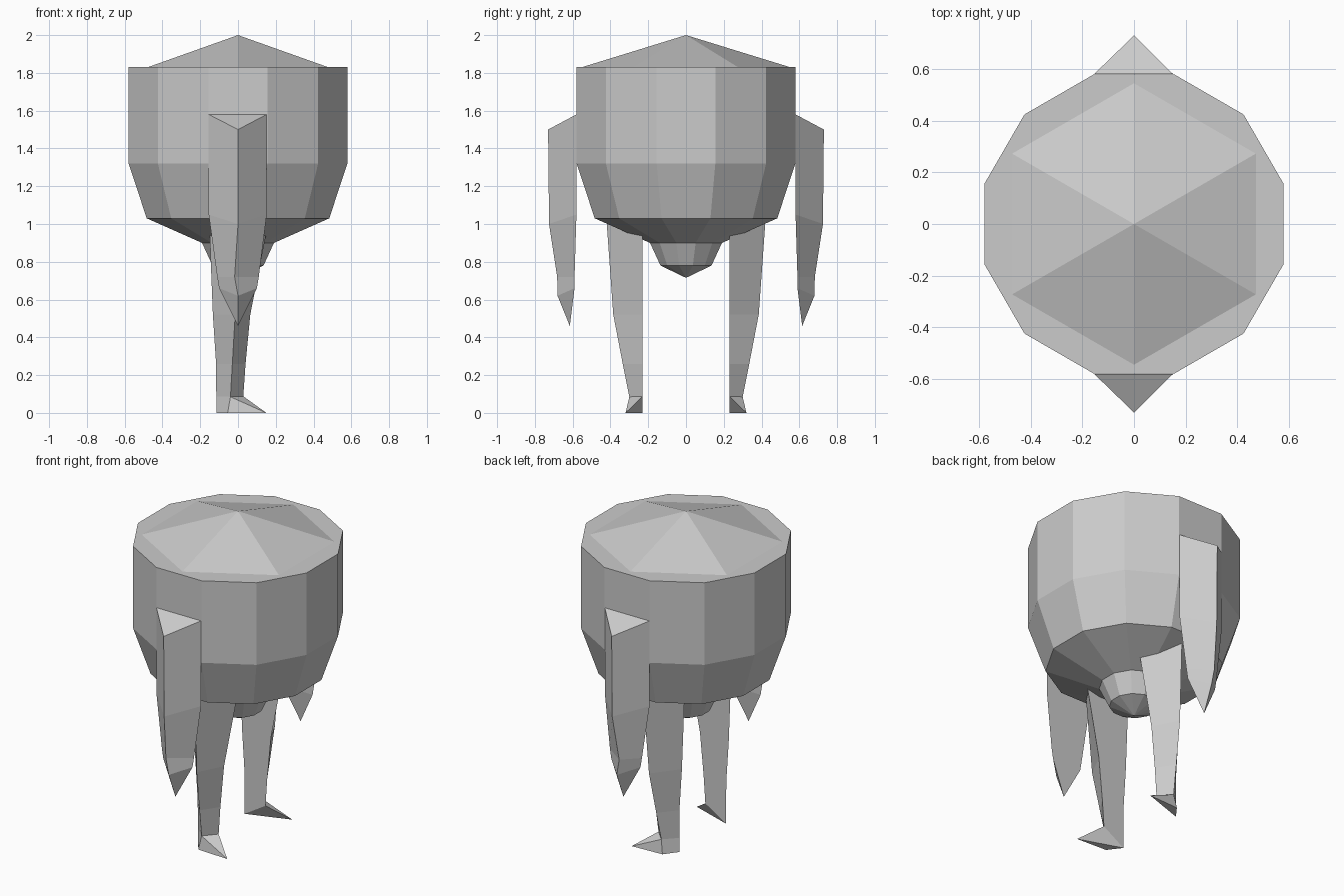
import bpy, math

if "Cube" in bpy.data.objects:
    bpy.data.objects.remove(bpy.data.objects["Cube"])

grey = bpy.data.materials.new("plain_grey")
grey.diffuse_color = (0.6, 0.6, 0.6, 1)
grey.use_nodes = True
grey.node_tree.nodes["Principled BSDF"].inputs["Base Color"].default_value = grey.diffuse_color


def make(name, verts, faces):
    mesh = bpy.data.meshes.new(name)
    mesh.from_pydata(verts, [], faces)
    mesh.materials.append(grey)
    obj = bpy.data.objects.new(name, mesh)
    bpy.context.collection.objects.link(obj)
    return obj


def loft(name, rings, start_tip=None, end_tip=None):
    """Join equal-sized rings (top to bottom, counter-clockwise from above)."""
    n = len(rings[0])
    verts = [v for ring in rings for v in ring]
    faces = []
    for r in range(len(rings) - 1):
        for i in range(n):
            j = (i + 1) % n
            faces.append((r * n + i, (r + 1) * n + i, (r + 1) * n + j, r * n + j))
    last = (len(rings) - 1) * n
    if start_tip:
        verts.append(start_tip)
        faces += [(i, (i + 1) % n, len(verts) - 1) for i in range(n)]
    else:
        faces.append(tuple(range(n)))
    if end_tip:
        verts.append(end_tip)
        faces += [(last + (i + 1) % n, last + i, len(verts) - 1) for i in range(n)]
    else:
        faces.append(tuple(last + i for i in reversed(range(n))))
    return make(name, verts, faces)


def circle(sides, radius, z, phase):
    angles = [math.radians(phase) + math.tau * i / sides for i in range(sides)]
    return [(radius * math.cos(a), radius * math.sin(a), z) for a in angles]


def mirror_y(obj):
    m = obj.modifiers.new("front_back", "MIRROR")
    m.use_axis = (False, True, False)
    m.use_mirror_merge = False


# Twelve-sided barrel body with a stepped nub underneath
profile = [(0.6, 1.83), (0.6, 1.32), (0.5, 1.03), (0.197, 0.9), (0.14, 0.78)]
loft("body", [circle(12, r, z, 15) for r, z in profile], end_tip=(0, 0, 0.715))

# Shallow six-sided lid
loft("lid", [circle(6, 0.545, 1.832, 30)], start_tip=(0, 0, 2.0))


def three_sided(rows, inner_y):
    """Rows: left x, right x, inner z, ridge x, ridge y, ridge z."""
    return [[(xr, -inner_y, z), (xl, -inner_y, z), (rx, -ry, rz)]
            for xl, xr, z, rx, ry, rz in rows]


# Hanging pointed arms, front and back
arm_rows = [
    (-0.155, 0.152, 1.58, 0.0, 0.73, 1.50),
    (-0.155, 0.152, 1.05, 0.0, 0.725, 1.0),
    (-0.11, 0.11, 0.72, -0.018, 0.682, 0.72),
    (-0.10, 0.10, 0.66, 0.0, 0.68, 0.62),
]
arm_rings = three_sided(arm_rows, 0.58)
arm_rings[2:] = [[(x, y - 0.01 if y > -0.6 else y, z) for x, y, z in ring]
                 for ring in arm_rings[2:]]
mirror_y(loft("arms", arm_rings, end_tip=(0, -0.615, 0.46)))

# Tapering three-sided legs
leg_rows = [
    (-0.15, 0.15, 0.95, 0.0, 0.42, 1.01),
    (-0.133, 0.065, 0.52, -0.015, 0.385, 0.52),
    (-0.116, 0.04, 0.26, -0.03, 0.335, 0.26),
    (-0.115, 0.028, 0.088, -0.04, 0.30, 0.085),
]
leg_rings = three_sided(leg_rows, 0.23)
mirror_y(loft("legs", leg_rings))

# Feet with one sideways pointed toe
sole = [(0.15, -0.32, 0), (-0.115, -0.23, 0), (-0.055, -0.31, 0)]
foot_verts = leg_rings[-1] + sole
foot_faces = [(0, 1, 2), (5, 4, 3), (1, 4, 5, 2), (2, 5, 3), (2, 3, 0),
              (0, 3, 4), (0, 4, 1)]
mirror_y(make("feet", foot_verts, foot_faces))
